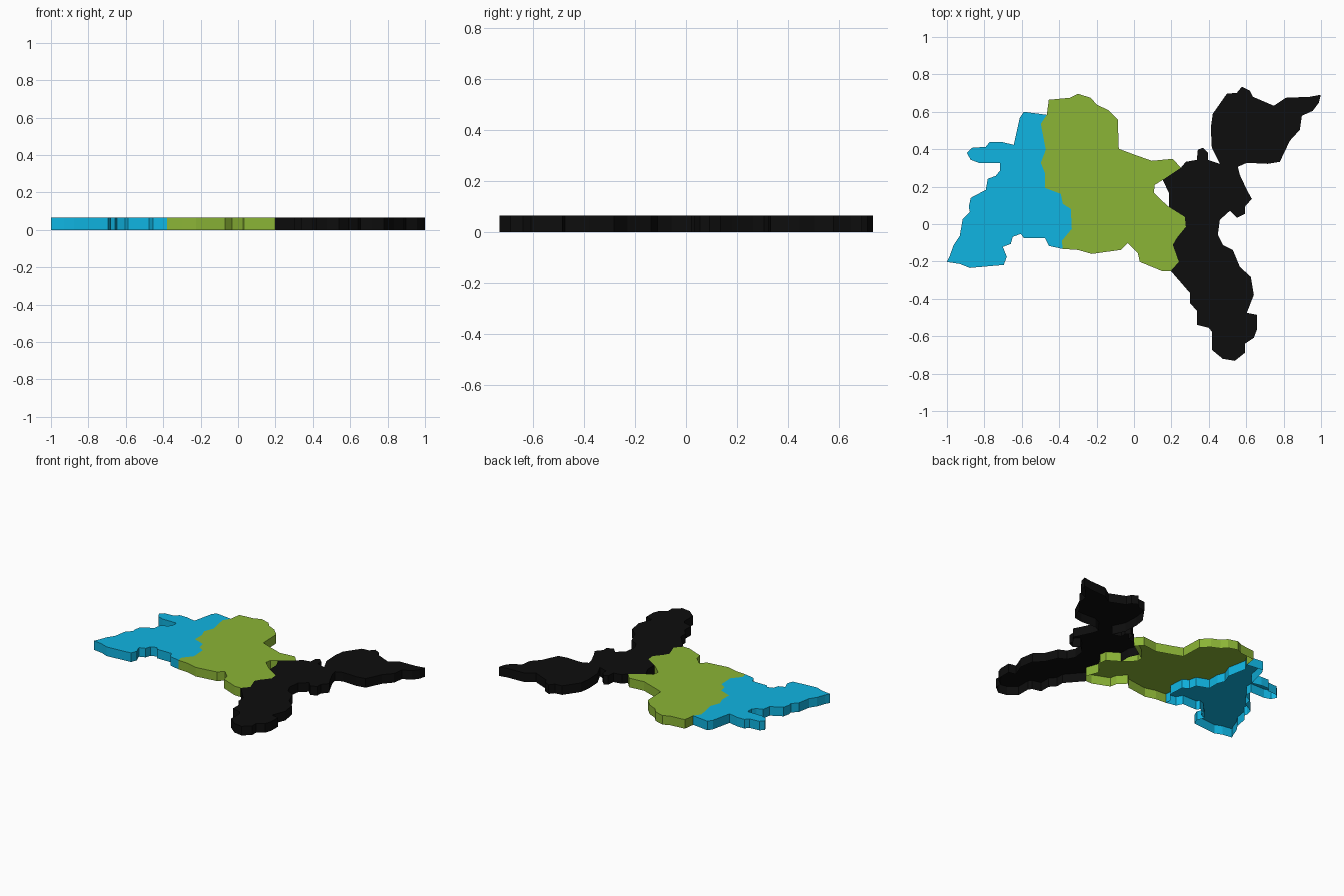
import bpy, bmesh

SCALE, CX, CY = 187.0, 1134.2, 224.2   # drawing units per metre, drawing centre
HEIGHT = 0.065

# borders shared by neighbouring regions
west_border = [(1063, 249), (1062, 241), (1072, 229), (1071, 209), (1063, 204), (1061, 194),
               (1045, 188), (1045, 173), (1041, 163), (1046, 150), (1041, 124), (1047, 115)]
east_border = [(1169, 207), (1185, 217), (1186, 227), (1177, 238), (1173, 245), (1179, 262), (1171, 271)]
east_top = [(1181, 168), (1163, 180)]

# free coastlines, clockwise
west_coast = [(1024, 112), (1020, 118), (1014, 145), (1001, 142), (990, 142), (986, 147), (972, 148),
              (967, 153), (971, 160), (979, 163), (1000, 163), (1000, 171), (996, 176), (988, 179),
              (986, 190), (971, 198), (969, 207), (970, 212), (963, 219), (960, 236), (954, 245),
              (950, 256), (947, 262), (960, 264), (970, 268), (1004, 265), (1007, 257), (1003, 247),
              (1011, 244), (1013, 237), (1021, 234), (1024, 238), (1045, 238), (1049, 246)]
middle_north = [(1049, 100), (1070, 98), (1078, 94), (1091, 98), (1097, 105), (1108, 110),
                (1118, 120), (1119, 149), (1135, 155), (1152, 161), (1173, 159)]
middle_hole = [(1155, 185), (1154, 193), (1160, 199)]
middle_south = [(1162, 271), (1140, 262), (1138, 253), (1128, 243), (1121, 250), (1092, 254), (1078, 250)]
east_north = [(1186, 162), (1197, 160), (1198, 150), (1203, 148), (1208, 153), (1208, 160), (1220, 164),
              (1212, 148), (1211, 128), (1213, 114), (1227, 94), (1237, 93), (1242, 87), (1250, 91),
              (1253, 97), (1274, 106), (1286, 98), (1310, 97), (1321, 95), (1319, 103), (1313, 111),
              (1302, 116), (1300, 130), (1290, 141), (1280, 162), (1268, 164), (1247, 163), (1238, 167)]
east_south = [(1240, 175), (1247, 190), (1252, 199), (1245, 207), (1245, 214), (1237, 218), (1230, 211),
              (1220, 220), (1218, 235), (1223, 245), (1233, 250), (1240, 267), (1251, 277), (1254, 295),
              (1247, 313), (1257, 315), (1257, 330), (1254, 338), (1245, 344), (1245, 353), (1235, 361),
              (1223, 359), (1212, 350), (1212, 332), (1209, 328), (1197, 325), (1197, 311), (1190, 303),
              (1190, 293)]


def region(name, outline, color):
    """Flat plate with side walls and an open underside."""
    bm = bmesh.new()
    pts = [((x - CX) / SCALE, (CY - y) / SCALE) for x, y in reversed(outline)]
    low = [bm.verts.new((x, y, 0)) for x, y in pts]
    top = [bm.verts.new((x, y, HEIGHT)) for x, y in pts]
    bm.faces.new(top)
    for i in range(len(pts)):
        j = (i + 1) % len(pts)
        bm.faces.new((low[i], low[j], top[j], top[i]))
    mesh = bpy.data.meshes.new(name)
    bm.to_mesh(mesh)
    bm.free()
    mat = bpy.data.materials.new(name + "_paint")
    mat.diffuse_color = (*color, 1)
    mesh.materials.append(mat)
    bpy.context.collection.objects.link(bpy.data.objects.new(name, mesh))


# three map regions, west to east
region("west_region", west_border[::-1][:1] + west_coast + west_border[:-1], (0.005, 0.46, 0.76))
region("middle_region", west_border[-1:] + middle_north + east_top + middle_hole + east_border
       + middle_south + west_border[:-1], (0.26, 0.46, 0.037))
region("east_region", east_top[::-1] + east_north + east_south + east_border[::-1] + [(1169, 193)],
       (0.004, 0.004, 0.004))
